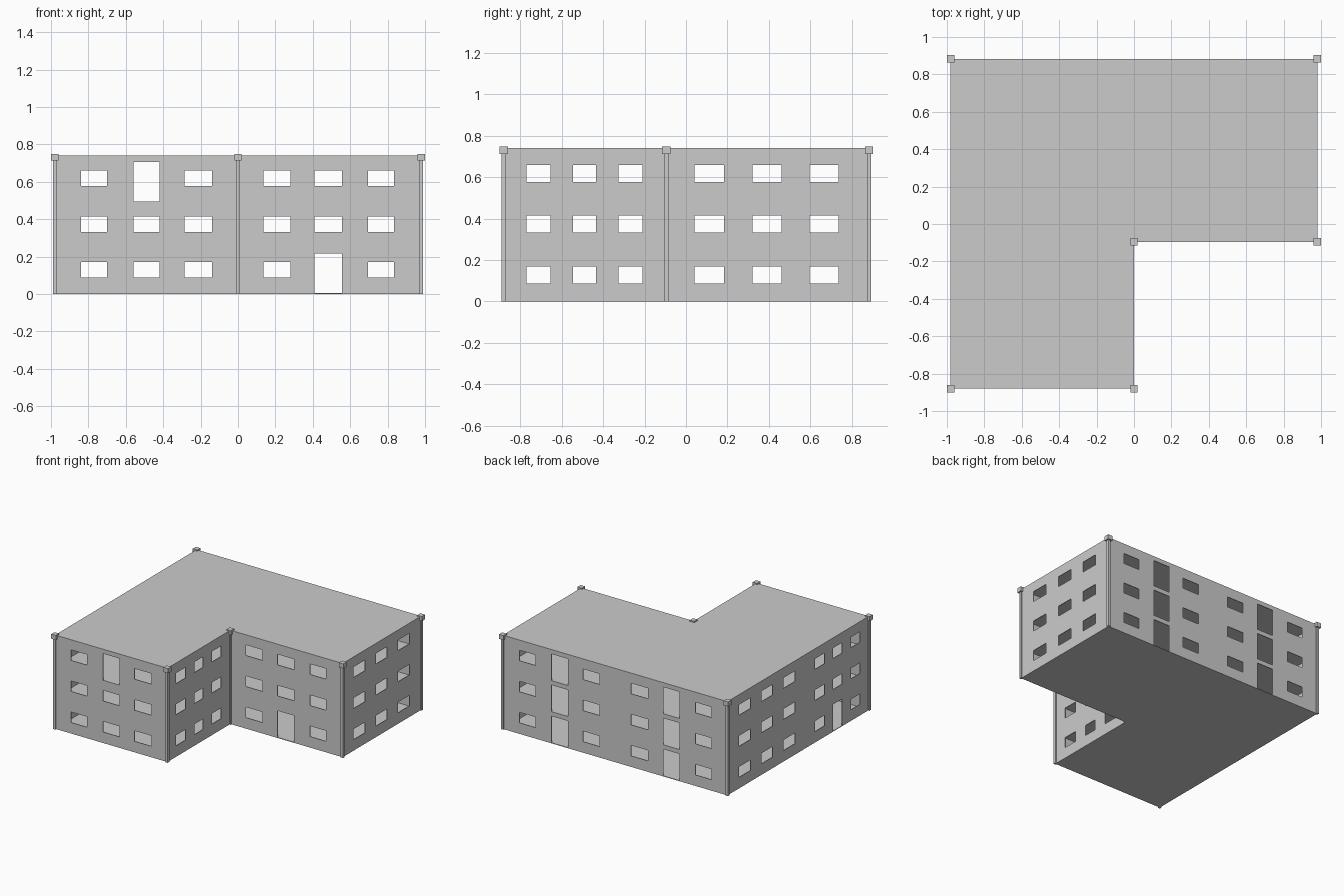
import bpy, bmesh
from mathutils import Vector

if "Cube" in bpy.data.objects:
    bpy.data.objects.remove(bpy.data.objects["Cube"])

T = 0.005            # wall and slab thickness
STOREY = 0.245
TOP = 0.735
X0, XN, X1 = -0.98, 0.0, 0.98
Y0, YN, Y1 = -0.88, -0.095, 0.883
OUTLINE = [(X0, Y0), (XN, Y0), (XN, YN), (X1, YN), (X1, Y1), (X0, Y1)]


def make_object(name, bm):
    bmesh.ops.recalc_face_normals(bm, faces=bm.faces[:])
    me = bpy.data.meshes.new(name)
    bm.to_mesh(me)
    bm.free()
    ob = bpy.data.objects.new(name, me)
    bpy.context.collection.objects.link(ob)
    return ob


def slab(name, z0, z1, inset=0.0):
    """L-shaped plate, shrunk a little so it ends inside the walls."""
    bm = bmesh.new()
    pts = [(x + (inset if x == X0 else -inset),
            y + (-inset if y == Y1 else inset), z0) for x, y in OUTLINE]
    face = bm.faces.new([bm.verts.new(p) for p in pts])
    ext = bmesh.ops.extrude_face_region(bm, geom=[face])
    verts = [g for g in ext["geom"] if isinstance(g, bmesh.types.BMVert)]
    bmesh.ops.translate(bm, verts=verts, vec=(0, 0, z1 - z0))
    return make_object(name, bm)


def wall(name, a, b, inward, columns, doors=()):
    """Wall from a to b; columns are spans in world x or y,
    doors are (column, storey) pairs that replace a window."""
    axis = 0 if a[1] == b[1] else 1
    holes = []
    for c, (u0, u1) in enumerate(columns):
        for s in range(3):
            lo, hi = (T, 0.215) if (c, s) in doors else (0.087, 0.17)
            holes.append((u0, u1, s * STOREY + lo, s * STOREY + hi))
    us = sorted({a[axis], b[axis]} | {h[0] for h in holes} | {h[1] for h in holes})
    zs = sorted({0.0, TOP} | {h[2] for h in holes} | {h[3] for h in holes})
    bm = bmesh.new()

    def vert(u, z):
        return bm.verts.new((u, a[1], z) if axis == 0 else (a[0], u, z))

    for u0, u1 in zip(us, us[1:]):
        for z0, z1 in zip(zs, zs[1:]):
            u, z = (u0 + u1) / 2, (z0 + z1) / 2
            if any(h[0] < u < h[1] and h[2] < z < h[3] for h in holes):
                continue
            bm.faces.new([vert(u0, z0), vert(u1, z0), vert(u1, z1), vert(u0, z1)])
    bmesh.ops.remove_doubles(bm, verts=bm.verts[:], dist=1e-5)
    # thicken towards the inside
    ext = bmesh.ops.extrude_face_region(bm, geom=bm.faces[:], use_keep_orig=True)
    verts = [g for g in ext["geom"] if isinstance(g, bmesh.types.BMVert)]
    bmesh.ops.translate(bm, verts=verts, vec=Vector(inward) * T)
    return make_object(name, bm)


def box(name, center, size):
    bm = bmesh.new()
    bmesh.ops.create_cube(bm, size=1)
    bmesh.ops.scale(bm, verts=bm.verts[:], vec=size)
    bmesh.ops.translate(bm, verts=bm.verts[:], vec=center)
    return make_object(name, bm)


# opening columns
WEST = [(-0.84, -0.70), (-0.56, -0.42), (-0.285, -0.14)]
EAST = [(0.135, 0.28), (0.41, 0.555), (0.695, 0.835)]
SOUTH = [(-0.77, -0.655), (-0.545, -0.435), (-0.325, -0.21)]
NORTH = [(0.04, 0.183), (0.32, 0.46), (0.597, 0.737)]

# outer walls
wall("wing_front_wall", (X0, Y0), (XN, Y0), (0, 1, 0), WEST, [(1, 2)])
wall("wing_side_wall", (XN, Y0), (XN, YN), (-1, 0, 0), SOUTH)
wall("entrance_wall", (XN, YN), (X1, YN), (0, 1, 0), EAST, [(1, 0)])
wall("right_wall", (X1, YN), (X1, Y1), (-1, 0, 0), NORTH)
wall("back_wall", (X0, Y1), (X1, Y1), (0, -1, 0), WEST + EAST,
     [(c, s) for c in (1, 4) for s in range(3)])
wall("left_wall", (X0, Y0), (X0, Y1), (1, 0, 0), SOUTH + NORTH, [(1, 0)])

# storey floors and roof
for i, name in enumerate(("ground_floor", "first_floor", "second_floor")):
    slab(name, i * STOREY, i * STOREY + T, T / 2 if i else 0.001)
slab("roof", TOP, TOP + T)

# corner posts with square caps
for i, (x, y) in enumerate(OUTLINE):
    box(f"corner_post_{i}", (x, y, 0.36), (0.02, 0.02, 0.72))
    box(f"post_cap_{i}", (x, y, 0.731), (0.04, 0.04, 0.036))
